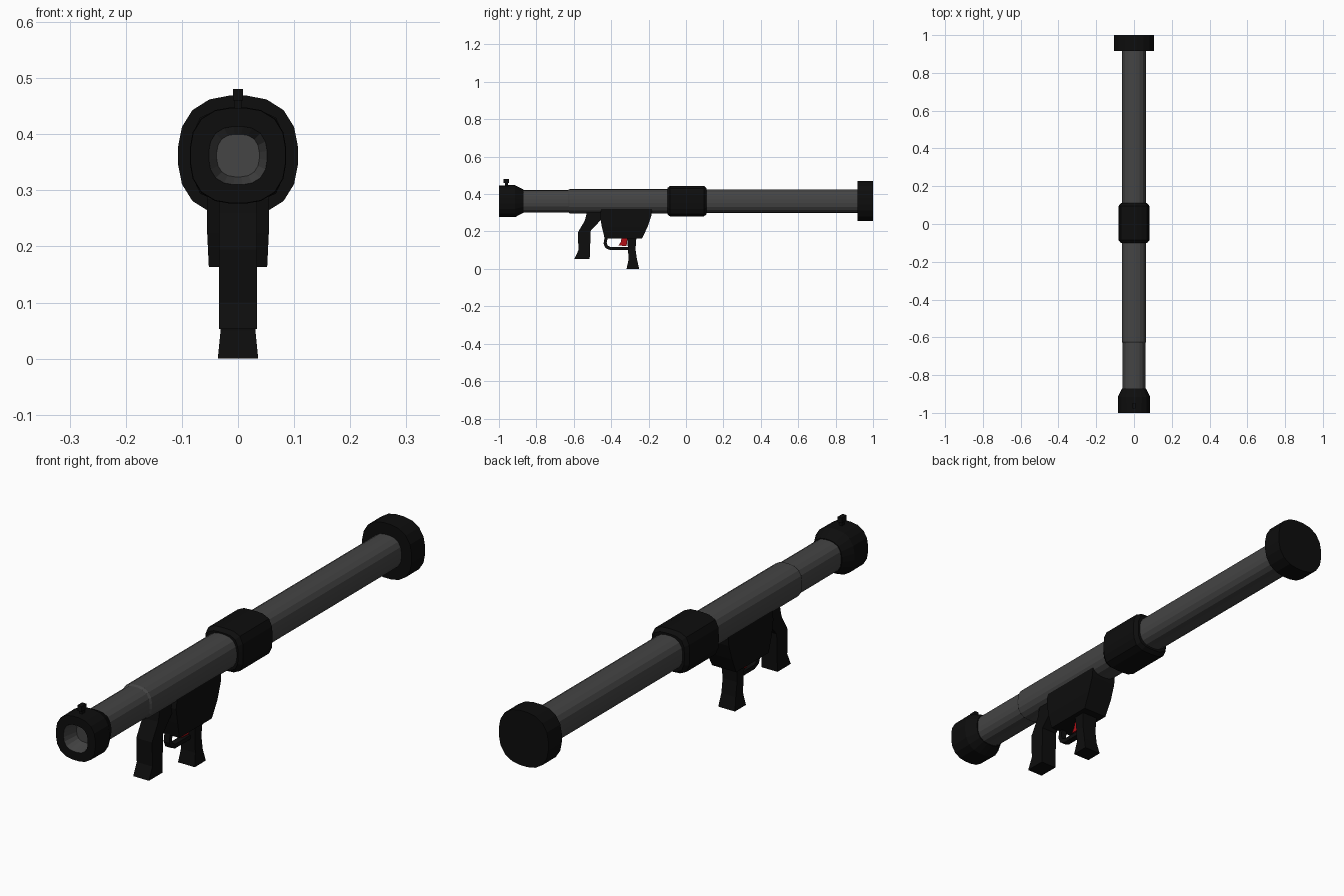
import bpy, bmesh
from math import cos, sin, pi

if "Cube" in bpy.data.objects:
    bpy.data.objects.remove(bpy.data.objects["Cube"])

AXIS_Z = 0.362


def material(name, rgb):
    m = bpy.data.materials.new(name)
    m.diffuse_color = (*rgb, 1)
    m.use_nodes = True
    m.node_tree.nodes["Principled BSDF"].inputs["Base Color"].default_value = m.diffuse_color
    return m


BLACK = material("black", (0.004, 0.004, 0.004))
GREY = material("grey", (0.058, 0.058, 0.058))
RED = material("red", (0.45, 0.005, 0.008))


def finish(bm, name, mat):
    bmesh.ops.recalc_face_normals(bm, faces=bm.faces)
    me = bpy.data.meshes.new(name)
    bm.to_mesh(me)
    bm.free()
    me.materials.append(mat)
    ob = bpy.data.objects.new(name, me)
    bpy.context.collection.objects.link(ob)
    return ob


def loft(name, profile, mat, power=2.5, sides=20, closed=False):
    """Rounded-square rings (y, radius) lofted along the barrel axis."""
    bm = bmesh.new()
    rings = []
    for y, r in profile:
        ring = []
        for i in range(sides):
            a = 2 * pi * (i + 0.5) / sides
            c, s = cos(a), sin(a)
            k = r / (abs(c) ** power + abs(s) ** power) ** (1 / power)
            ring.append(bm.verts.new((k * c, y, AXIS_Z + k * s)))
        rings.append(ring)
    pairs = list(zip(rings, rings[1:]))
    if closed:
        pairs.append((rings[-1], rings[0]))
    else:
        bm.faces.new(rings[0])
        bm.faces.new(rings[-1])
    for a, b in pairs:
        for i in range(sides):
            j = (i + 1) % sides
            bm.faces.new((a[i], a[j], b[j], b[i]))
    return finish(bm, name, mat)


def slab(name, pairs, mat):
    """Stack of (front_y, front_z, back_y, back_z, half_width) sections."""
    bm = bmesh.new()
    rows = []
    for fy, fz, by, bz, w in pairs:
        rows.append([bm.verts.new(p) for p in
                     ((-w, fy, fz), (w, fy, fz), (w, by, bz), (-w, by, bz))])
    bm.faces.new(rows[0])
    bm.faces.new(rows[-1])
    for a, b in zip(rows, rows[1:]):
        for i in range(4):
            j = (i + 1) % 4
            bm.faces.new((a[i], a[j], b[j], b[i]))
    return finish(bm, name, mat)


# Barrel, with the tapered bore folded back into the front end
loft("front_tube", [(-0.94, 0.038), (-1.0, 0.052), (-0.98, 0.056),
                    (-0.9, 0.06), (-0.61, 0.06)], GREY, 2.6)
loft("main_tube", [(-0.63, 0.06), (-0.622, 0.065), (0.0, 0.065)], GREY, 2.6)
loft("rear_tube", [(-0.02, 0.063), (0.93, 0.063)], GREY, 2.6)

# Collars
loft("muzzle_collar", [(-1.0, 0.052), (-1.0, 0.085), (-0.915, 0.086),
                       (-0.87, 0.063), (-0.87, 0.056)], BLACK, 2.6, closed=True)
loft("middle_band", [(-0.1, 0.07), (-0.085, 0.082), (0.095, 0.082),
                     (0.11, 0.07)], BLACK, 3.6)
loft("rear_flange", [(0.917, 0.107), (1.0, 0.107)], BLACK, 2.5)

# Front sight
slab("sight_post", [(-0.968, 0.44, -0.952, 0.44, 0.006),
                    (-0.968, 0.465, -0.952, 0.465, 0.006)], BLACK)
slab("sight_bead", [(-0.977, 0.46, -0.947, 0.46, 0.009),
                    (-0.977, 0.481, -0.947, 0.481, 0.009)], BLACK)

# Trigger housing
slab("trigger_housing", [(-0.45, 0.335, -0.18, 0.335, 0.055),
                         (-0.46, 0.285, -0.185, 0.285, 0.055),
                         (-0.45, 0.225, -0.205, 0.225, 0.055),
                         (-0.435, 0.163, -0.235, 0.163, 0.052)], BLACK)

# Grips
slab("front_grip", [(-0.525, 0.325, -0.43, 0.325, 0.034),
                    (-0.54, 0.26, -0.455, 0.262, 0.034),
                    (-0.578, 0.195, -0.51, 0.203, 0.034),
                    (-0.575, 0.10, -0.513, 0.10, 0.034),
                    (-0.597, 0.053, -0.515, 0.053, 0.034)], BLACK)
slab("rear_grip", [(-0.315, 0.17, -0.265, 0.17, 0.034),
                   (-0.31, 0.105, -0.27, 0.105, 0.031),
                   (-0.307, 0.05, -0.262, 0.05, 0.031),
                   (-0.318, 0.0, -0.25, 0.0, 0.036)], BLACK)

# Trigger and guard
slab("trigger", [(-0.343, 0.17, -0.312, 0.17, 0.01),
                 (-0.35, 0.14, -0.315, 0.145, 0.01),
                 (-0.362, 0.125, -0.318, 0.122, 0.01)], RED)
slab("trigger_guard", [(-0.435, 0.17, -0.418, 0.17, 0.012),
                       (-0.441, 0.135, -0.424, 0.139, 0.012),
                       (-0.431, 0.112, -0.418, 0.124, 0.012),
                       (-0.405, 0.1, -0.402, 0.116, 0.012),
                       (-0.3, 0.1, -0.3, 0.116, 0.012)], BLACK)
